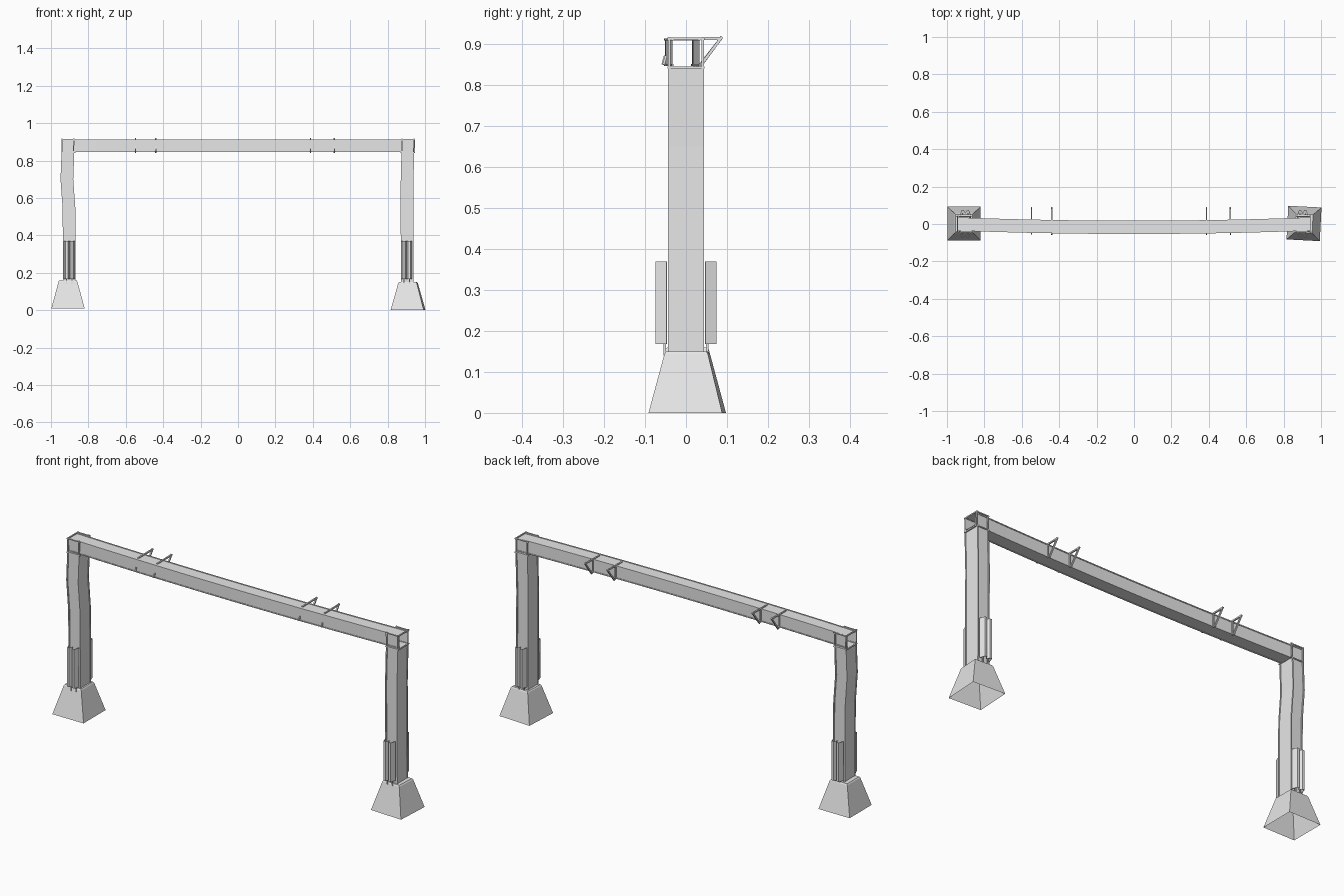
import bpy, math
from mathutils import Vector, Matrix

cube = bpy.data.objects.get("Cube")
if cube:
    bpy.data.objects.remove(cube, do_unlink=True)

# One pale grey for the whole structure
PALE = bpy.data.materials.new("pale grey")
PALE.use_nodes = True
PALE.diffuse_color = (0.8, 0.8, 0.8, 1)
PALE.node_tree.nodes["Principled BSDF"].inputs["Base Color"].default_value = (0.8, 0.8, 0.8, 1)


def loft(name, rings, caps=("start", "end"), closed=True):
    """Skin a list of rings with equal corner counts."""
    n = len(rings[0])
    verts = [tuple(v) for ring in rings for v in ring]
    faces = []
    for i in range(len(rings) - 1):
        for j in range(n if closed else n - 1):
            k = (j + 1) % n
            faces.append((n * i + j, n * i + k, n * i + n + k, n * i + n + j))
    if "start" in caps:
        faces.append(tuple(reversed(range(n))))
    if "end" in caps:
        faces.append(tuple(range(len(verts) - n, len(verts))))
    me = bpy.data.meshes.new(name)
    me.from_pydata(verts, [], faces)
    me.materials.append(PALE)
    ob = bpy.data.objects.new(name, me)
    bpy.context.collection.objects.link(ob)
    return ob


CORNERS = ((-1, -1), (1, -1), (1, 1), (-1, 1))


def rect_xy(x, y, z, hx, hy):
    return [Vector((x + a * hx, y + b * hy, z)) for a, b in CORNERS]


def rect_yz(x, y, z, hy, hz):
    return [Vector((x, y + a * hy, z + b * hz)) for a, b in CORNERS]


def rod(name, points, r=0.004):
    """Square bar following a path."""
    pts = [Vector(p) for p in points]
    d = (pts[-1] - pts[0]).normalized()
    side = d.cross(Vector((0, 0, 1)))
    side = side.normalized() if side.length > 0.01 else Vector((1, 0, 0))
    up = side.cross(d)
    loft(name, [[p + side * a * r + up * b * r for a, b in CORNERS] for p in pts])


# Crossbeam: open box tube, bowed slightly to the front
def bow(x):
    return -0.018 * (1 - (x / 0.945) ** 2)


stations = [-0.945 + 1.89 * i / 10 for i in range(11)]
BEAM_Z, HALF_Y, HALF_Z = 0.88, 0.033, 0.031
loft("crossbeam", [rect_yz(x, bow(x), BEAM_Z, HALF_Y, HALF_Z) for x in stations], caps=())

# Edge bars along the beam
for sy, edge in ((-1, "front"), (1, "back")):
    for sz, level in ((-1, "lower"), (1, "upper")):
        rod(f"beam_{level}_{edge}_bar",
            [(x, bow(x) + sy * HALF_Y, BEAM_Z + sz * HALF_Z) for x in stations], 0.0025)

# Half of the corrugated guard section: offset across, distance from the post axis
HALF_GUARD = [(0.028, 0.047), (0.019, 0.073), (0.009, 0.073), (0, 0.057)]
GUARD = [(-u, v) for u, v in HALF_GUARD] + HALF_GUARD[-2::-1]

# Posts: x centre at each height; the right one is buckled
posts = {
    "right": (-1, 0.01, [(0.15, -0.902), (0.45, -0.903), (0.55, -0.904),
                         (0.7, -0.915), (0.8, -0.911), (0.845, -0.91)]),
    "left": (1, 0.0, [(0.15, 0.905), (0.45, 0.904), (0.65, 0.903), (0.845, 0.908)]),
}
for side, (s, lift, path) in posts.items():
    loft(f"{side}_post", [rect_xy(x, 0, z, 0.031, 0.039) for z, x in path])

    # Corner bars run up past the beam
    for a in (-1, 1):
        for b, hb in ((-1, "front"), (1, "back")):
            pts = [(x + a * 0.031, b * 0.041, z) for z, x in path]
            pts.append((path[-1][1] + a * 0.032, b * 0.041, 0.917))
            ha = "outer" if a == s else "inner"
            rod(f"{side}_post_{ha}_{hb}_bar", pts, 0.003)

    # Square frame at the beam end
    for z in (0.843, 0.913):
        rod(f"{side}_end_cross_bar", [(s * 0.942, -0.045, z), (s * 0.942, 0.045, z)], 0.003)
        for y in (-0.041, 0.041):
            rod(f"{side}_end_long_bar", [(s * 0.87, y, z), (s * 0.945, y, z)], 0.0025)

    # Corrugated sheet guards on the foot of the post, on short pins
    cx = s * 0.902
    for b, hb in ((-1, "front"), (1, "back")):
        guard = loft(f"{side}_{hb}_guard",
                     [[Vector((cx + u, b * v, z)) for u, v in GUARD] for z in (0.168, 0.37)],
                     caps=(), closed=False)
        sheet = guard.modifiers.new("sheet", "SOLIDIFY")
        sheet.thickness = 0.003
        sheet.offset = 0
        for dx in (-0.014, 0.014):
            rod(f"{side}_{hb}_guard_pin",
                [(cx + dx, b * 0.052, 0.14), (cx + dx, b * 0.052, 0.18)], 0.003)

    # Tapered footing, hollow underneath
    footing = loft(f"{side}_footing",
                   [rect_xy(0, 0, 0, 0.089, 0.09), rect_xy(0, 0, 0.144, 0.05, 0.053),
                    rect_xy(0, 0, 0.15, 0.046, 0.049)], caps=("end",))
    turn = math.radians(3 if s > 0 else 0)
    footing.data.transform(Matrix.Translation((s * 0.909, 0.003, lift))
                           @ Matrix.Rotation(-turn, 4, "Z"))

# Triangular sign brackets on the back of the beam, with a clip at the front
for i, x in enumerate((-0.548, -0.44, 0.388, 0.515), 1):
    back = bow(x) + HALF_Y + 0.003
    front = bow(x) - HALF_Y - 0.003
    rod(f"bracket_{i}_arm", [(x, -0.03, 0.912), (x, 0.088, 0.914)], 0.0035)
    rod(f"bracket_{i}_strut", [(x, back + 0.008, 0.842), (x, 0.088, 0.918)], 0.0035)
    rod(f"bracket_{i}_upright", [(x, back, 0.843), (x, back, 0.916)], 0.003)
    rod(f"bracket_{i}_clip", [(x, front - 0.006, 0.85), (x, front, 0.872)], 0.003)
